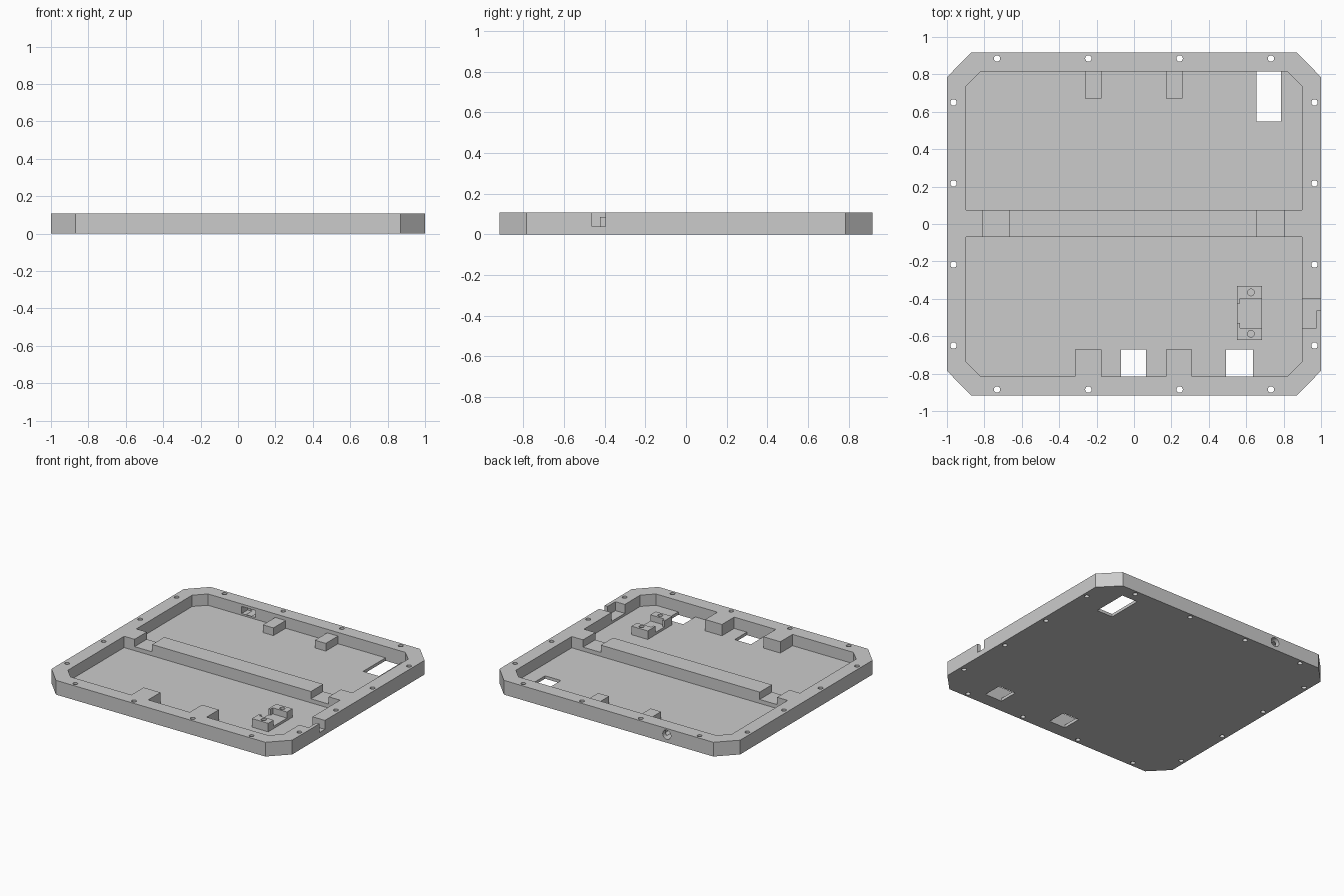
import bpy, bmesh, math
from mathutils import Matrix

cube = bpy.data.objects.get("Cube")
if cube:
    bpy.data.objects.remove(cube, do_unlink=True)

grey = bpy.data.materials.new("plain grey")
grey.use_nodes = True
colour = (0.6, 0.6, 0.6, 1)
grey.diffuse_color = colour
grey.node_tree.nodes["Principled BSDF"].inputs["Base Color"].default_value = colour

HEIGHT, FLOOR, OVER = 0.107, 0.022, 0.2


def finish(name, bm):
    bmesh.ops.recalc_face_normals(bm, faces=bm.faces)
    mesh = bpy.data.meshes.new(name)
    bm.to_mesh(mesh)
    bm.free()
    mesh.materials.append(grey)
    obj = bpy.data.objects.new(name, mesh)
    bpy.context.collection.objects.link(obj)
    return obj


def prism(name, points, z0, z1):
    bm = bmesh.new()
    face = bm.faces.new([bm.verts.new((x, y, z0)) for x, y in points])
    top = bmesh.ops.extrude_face_region(bm, geom=[face])["geom"]
    verts = [v for v in top if isinstance(v, bmesh.types.BMVert)]
    bmesh.ops.translate(bm, verts=verts, vec=(0, 0, z1 - z0))
    return finish(name, bm)


def box(name, x0, x1, y0, y1, z0, z1):
    return prism(name, [(x0, y0), (x1, y0), (x1, y1), (x0, y1)], z0, z1)


def drill(name, centres, radius, depth, z=0, sideways=False):
    bm = bmesh.new()
    turn = Matrix.Rotation(math.pi / 2, 4, "X") if sideways else Matrix()
    for x, y in centres:
        bmesh.ops.create_cone(bm, cap_ends=True, segments=24, radius1=radius, radius2=radius,
                              depth=depth, matrix=Matrix.Translation((x, y, z)) @ turn)
    return finish(name, bm)


def combine(target, tool, operation="DIFFERENCE"):
    tool.hide_render = True
    mod = target.modifiers.new(tool.name, "BOOLEAN")
    mod.operation, mod.solver, mod.object = operation, "EXACT", tool
    bpy.context.view_layer.objects.active = target
    bpy.ops.object.modifier_apply(modifier=mod.name)
    bpy.data.objects.remove(tool, do_unlink=True)


# Tray block with clipped corners
tray = prism("tray", [(-1, -0.785), (-0.87, -0.918), (0.87, -0.918), (1, -0.785),
                      (1, 0.785), (0.87, 0.918), (-0.87, 0.918), (-1, 0.785)], 0, HEIGHT)

# Two pockets; the front one goes round two full-height tabs
W, C, END, CY = 0.897, 0.82, 0.815, 0.738
back = [(-W, 0.075), (W, 0.075), (W, CY), (C, END), (-C, END), (-W, CY)]
front = [(-W, -0.07), (-W, -CY), (-C, -END)]
for x0, x1 in ((-0.315, -0.175), (0.17, 0.31)):
    front += [(x0, -END), (x0, -0.67), (x1, -0.67), (x1, -END)]
front += [(C, -END), (W, -CY), (W, -0.07)]
for name, outline in (("back_pocket", back), ("front_pocket", front)):
    combine(tray, prism(name, outline, FLOOR, OVER))

# Gaps at both ends of the centre bar
for x0, x1 in ((-0.81, -0.665), (0.655, 0.803)):
    combine(tray, box("bar_gap", x0, x1, -0.08, 0.085, 0.052, OVER))

# Floor windows
for x0, x1, y0, y1 in ((-0.07, 0.065, -END, -0.67), (0.493, 0.635, -END, -0.67),
                       (0.655, 0.787, 0.548, END)):
    combine(tray, box("window", x0, x1, y0, y1, -OVER, 0.06))

# Stepped slot through the side wall
combine(tray, prism("side_slot", [(0.88, -0.555), (0.975, -0.555), (0.975, -0.463),
                                  (1.1, -0.463), (1.1, -0.397), (0.88, -0.397)], 0.04, OVER))

# Socket in the back wall: inner recess and round opening
combine(tray, box("socket_recess", -0.54, -0.425, 0.78, 0.885, 0.035, 0.088))
combine(tray, drill("socket_hole", [(-0.483, 0.9)], 0.034, 0.16, z=0.06, sideways=True))

# Screw holes around the rim
holes = [(x, y) for x in (-0.732, -0.244, 0.244, 0.732) for y in (-0.885, 0.885)]
holes += [(x, y) for x in (-0.965, 0.965) for y in (-0.65, -0.217, 0.217, 0.65)]
combine(tray, drill("screw_holes", holes, 0.017, 1))

# Low tabs on the back wall
for x0, x1 in ((-0.262, -0.175), (0.17, 0.26)):
    combine(tray, box("back_tab", x0, x1, 0.67, 0.85, 0.01, 0.08), "UNION")

# Bracket with a low saddle, two raised ends with lips, and blind screw holes
mount = box("bracket", 0.55, 0.685, -0.62, -0.332, 0.012, 0.086)
combine(mount, prism("saddle_cut", [(0.567, -0.555), (0.8, -0.555), (0.8, -0.397),
                                    (0.567, -0.397), (0.567, -0.424), (0.5, -0.424),
                                    (0.5, -0.53), (0.567, -0.53)], 0.04, OVER))
combine(mount, drill("bracket_holes", [(0.625, -0.366), (0.625, -0.587)], 0.018, 0.08, z=0.08))
